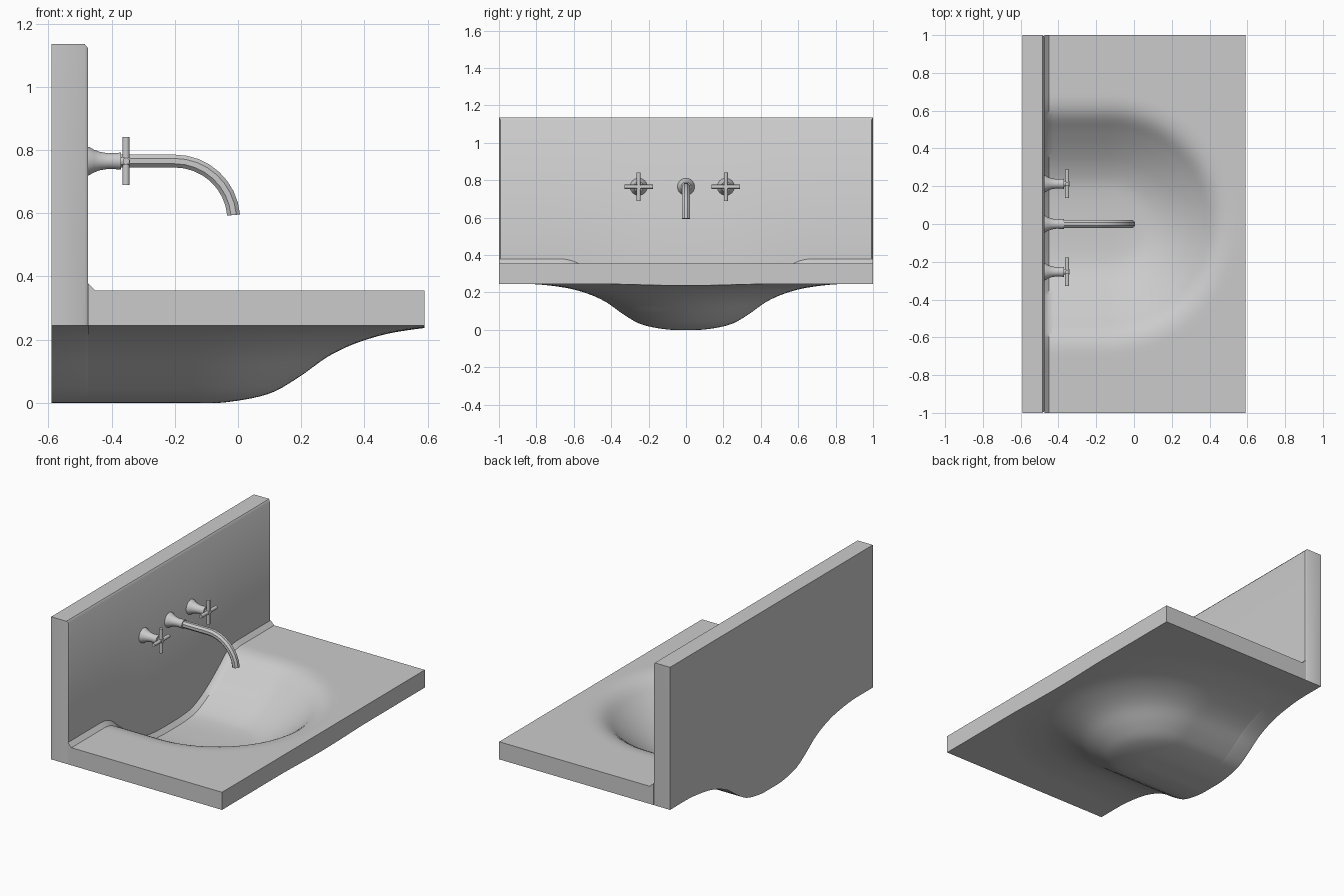
import bpy, bmesh, math
from mathutils import Vector, Matrix

if "Cube" in bpy.data.objects:
    bpy.data.objects.remove(bpy.data.objects["Cube"])

grey = bpy.data.materials.new("light_grey")
grey.use_nodes = True
colour = (0.6, 0.6, 0.6, 1)
grey.diffuse_color = colour
grey.node_tree.nodes["Principled BSDF"].inputs["Base Color"].default_value = colour

# Bowl sections: distance from the bowl centre line, height
UNDER = [(0, 0), (.1, .002), (.24, .03), (.33, .08), (.43, .15), (.53, .195), (.65, .226), (.85, .245)]
INNER = [(0, .09), (.2, .1), (.3, .135), (.4, .195), (.5, .27), (.56, .32), (.61, .345), (.68, .355)]
WALL = -0.475   # front face of the splashback
TAP_Z = 0.765


def finish(bm, name, angle):
    bmesh.ops.recalc_face_normals(bm, faces=bm.faces)
    mesh = bpy.data.meshes.new(name)
    bm.to_mesh(mesh)
    bm.free()
    mesh.materials.append(grey)
    ob = bpy.data.objects.new(name, mesh)
    bpy.context.collection.objects.link(ob)
    bpy.ops.object.select_all(action='DESELECT')
    ob.select_set(True)
    bpy.context.view_layer.objects.active = ob
    bpy.ops.object.shade_smooth_by_angle(angle=math.radians(angle))
    return ob


def section(points, d):
    """Smooth height of a section at distance d."""
    if d >= points[-1][0]:
        return points[-1][1]
    n = len(points)

    def slope(i):
        if i in (0, n - 1):
            return 0
        a, b = points[i - 1], points[i + 1]
        return (b[1] - a[1]) / (b[0] - a[0])
    i = max(k for k in range(n - 1) if points[k][0] <= d)
    (x0, y0), (x1, y1) = points[i], points[i + 1]
    w = x1 - x0
    t = (d - x0) / w
    s = t * t * (3 - 2 * t)
    return y0 + (y1 - y0) * s + w * t * (1 - t) * (slope(i) * (1 - t) - slope(i + 1) * t)


def bowl_distance(x, y):
    return math.hypot(max(0, x + 0.14), y)


def underside(x, y):
    return section(UNDER, bowl_distance(x, y))


def basin_top(x, y):
    cove = max(0, 1 - (x - WALL) / 0.025) * 0.025
    return section(INNER, bowl_distance(x, y)) + cove


def slab(name, xs, ys, top, bottom, y_scale=lambda x: 1):
    """Solid between two height functions over a grid."""
    bm = bmesh.new()
    layers = [[[bm.verts.new((x, y * y_scale(x), f(x, y))) for y in ys] for x in xs]
              for f in (top, bottom)]
    for g in layers:
        for i in range(len(xs) - 1):
            for j in range(len(ys) - 1):
                bm.faces.new((g[i][j], g[i + 1][j], g[i + 1][j + 1], g[i][j + 1]))
    up, low = layers
    for i in (0, -1):
        for j in range(len(ys) - 1):
            bm.faces.new((up[i][j], up[i][j + 1], low[i][j + 1], low[i][j]))
    for j in (0, -1):
        for i in range(len(xs) - 1):
            bm.faces.new((up[i][j], up[i + 1][j], low[i + 1][j], low[i][j]))
    return finish(bm, name, 40)


def rings(name, path, sides, angle=30):
    """Tube through (centre, direction, radius) rings, capped at both ends."""
    bm = bmesh.new()
    loops = []
    for centre, direction, radius in path:
        side = Vector((0, 1, 0))
        up = Vector(direction).cross(side).normalized()
        turn = [2 * math.pi * (k + 0.5) / sides for k in range(sides)]
        loops.append([bm.verts.new(Vector(centre) + radius * (math.cos(a) * side + math.sin(a) * up))
                      for a in turn])
    for a, b in zip(loops, loops[1:]):
        for k in range(sides):
            bm.faces.new((a[k], a[k - 1], b[k - 1], b[k]))
    bm.faces.new(loops[0])
    bm.faces.new(loops[-1])
    return finish(bm, name, angle)


def flared_base(name, y):
    shape = [(-.48, .047), (-.47, .045), (-.455, .036), (-.435, .029), (-.41, .025), (-.37, .027)]
    rings(name, [((x, y, TAP_Z), (1, 0, 0), r) for x, r in shape], 20, 40)


# Countertop with the sunken bowl
ys = [-1 + 2 * j / 80 for j in range(81)]
xs = [WALL, WALL + 0.025] + [-0.45 + 1.04 * i / 44 for i in range(1, 45)]
slab("basin_countertop", xs, ys, basin_top, underside)

# Splashback, its lower edge following the bowl
slab("splashback", [-0.59, -0.485, WALL], ys,
     lambda x, y: 1.135 if x < -0.48 else 1.123, underside,
     lambda x: 1 if x < -0.48 else 0.992)

# Spout
flared_base("spout_base", 0)
path = [((-.38, 0, TAP_Z), (1, 0, 0), .022)]
for k in range(9):
    a = math.radians(85) * k / 8
    path.append(((-.2 + .187 * math.sin(a), 0, TAP_Z - .187 * (1 - math.cos(a))),
                 (math.cos(a), 0, -math.sin(a)), .022))
rings("spout", path, 8)

# Cross handles
for label, y in (("right", -.253), ("left", .213)):
    flared_base(label + "_handle_base", y)
    rings(label + "_handle_hub", [((x, y, TAP_Z), (1, 0, 0), .014) for x in (-.375, -.342)], 12)
    rings(label + "_handle_upright",
          [((-.354, y, TAP_Z + s * .076), (0, 0, 1), .011) for s in (-1, 1)], 10, 40)
    bm = bmesh.new()
    bmesh.ops.create_cone(bm, cap_ends=True, segments=10, radius1=.011, radius2=.011, depth=.152,
                          matrix=Matrix.Translation((-.354, y, TAP_Z)) @ Matrix.Rotation(math.pi / 2, 4, 'X'))
    finish(bm, label + "_handle_crossbar", 40)
